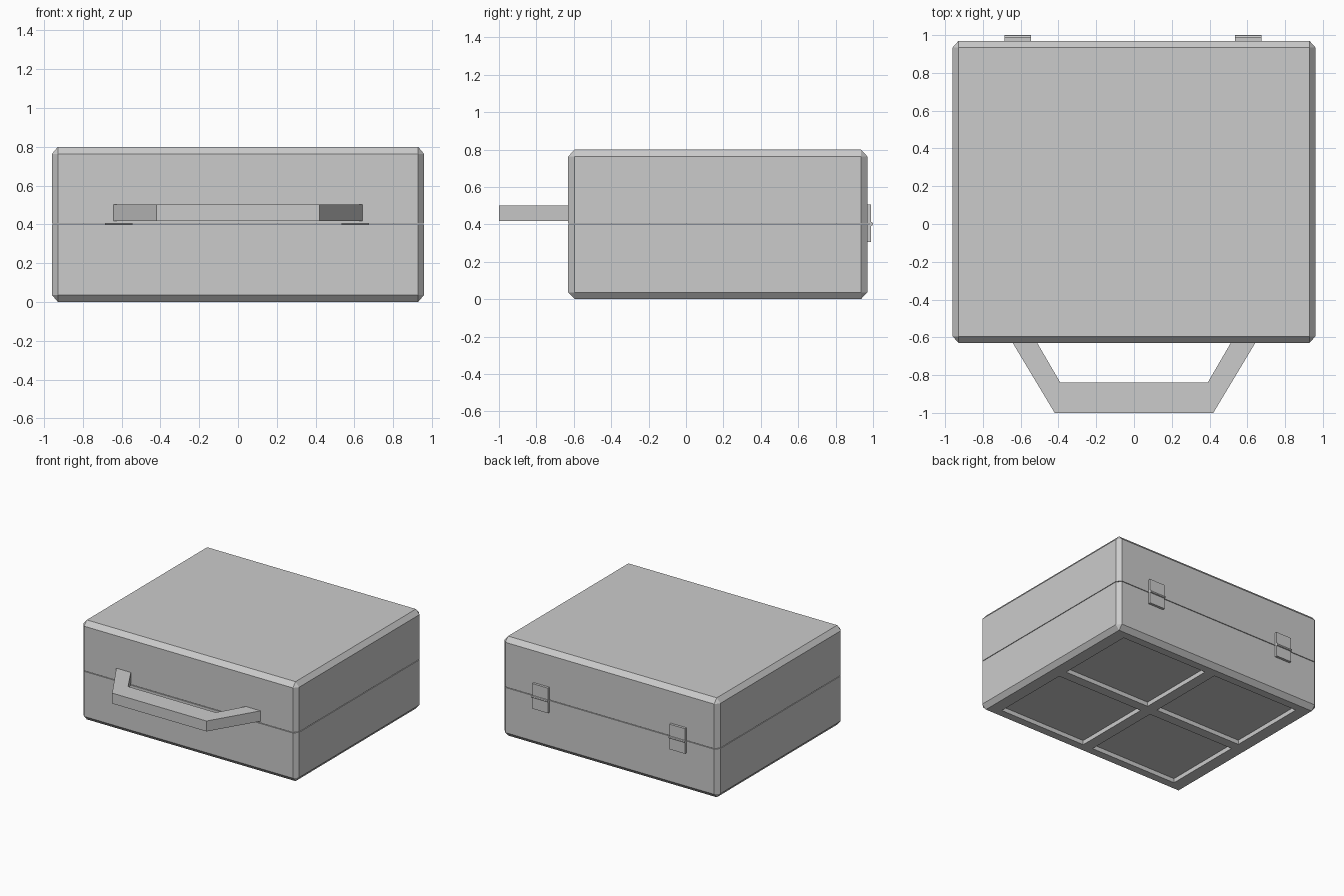
import bpy, bmesh
from mathutils import Matrix, Vector

if "Cube" in bpy.data.objects:
    bpy.data.objects.remove(bpy.data.objects["Cube"])

CY = 0.17          # body centre in y
SEAM = 0.4025      # height of the lid joint


def finish(bm, name):
    bmesh.ops.recalc_face_normals(bm, faces=bm.faces[:])
    me = bpy.data.meshes.new(name)
    bm.to_mesh(me)
    bm.free()
    ob = bpy.data.objects.new(name, me)
    bpy.context.collection.objects.link(ob)
    return ob


def add_box(bm, lo, hi):
    lo, hi = Vector(lo), Vector(hi)
    m = Matrix.Translation((lo + hi) / 2) @ Matrix.Diagonal((*(hi - lo), 1))
    bmesh.ops.create_cube(bm, size=1, matrix=m)


def shell(name, z_cut, keep_below):
    # chamfered case, cut at the seam and capped
    bm = bmesh.new()
    w, k = 0.035, Vector((0.031 / 0.035, 1.0, 0.037 / 0.035))
    half = Vector((0.96 / k.x, 0.80, 0.40 / k.z))
    add_box(bm, -half, half)
    bmesh.ops.bevel(bm, geom=bm.edges[:], offset=w, segments=1,
                    affect='EDGES', profile=0.5)
    bmesh.ops.scale(bm, vec=k, verts=bm.verts[:])
    bmesh.ops.translate(bm, vec=(0, CY, 0.40), verts=bm.verts[:])
    cut = bmesh.ops.bisect_plane(
        bm, geom=bm.verts[:] + bm.edges[:] + bm.faces[:],
        plane_co=(0, 0, z_cut), plane_no=(0, 0, 1),
        clear_outer=keep_below, clear_inner=not keep_below)
    edges = [e for e in cut['geom_cut'] if isinstance(e, bmesh.types.BMEdge)]
    bmesh.ops.contextual_create(bm, geom=edges)
    return finish(bm, name)


# Case halves with a thin seam between them
lower = shell("lower_case", SEAM - 0.0025, True)
shell("upper_case", SEAM + 0.0025, False)

# Four shallow recesses in the underside
bm = bmesh.new()
for sx in (-1, 1):
    for sy in (-1, 1):
        xs = sorted((sx * 0.045, sx * 0.83))
        ys = sorted((CY + sy * 0.04, CY + sy * 0.70))
        add_box(bm, (xs[0], ys[0], -0.1), (xs[1], ys[1], 0.035))
cutter = finish(bm, "base_recess_cutter")
cutter.hide_render = True
cutter.hide_viewport = True
cutter.display_type = 'WIRE'
mod = lower.modifiers.new("base_recesses", 'BOOLEAN')
mod.operation = 'DIFFERENCE'
mod.solver = 'EXACT'
mod.object = cutter

# Angular carrying handle, an extruded strip on the front
outline = [(-0.645, -0.625), (-0.42, -1.0), (0.42, -1.0), (0.645, -0.625),
           (0.515, -0.625), (0.39, -0.84), (-0.39, -0.84), (-0.515, -0.625)]
bm = bmesh.new()
n = len(outline)
low = [bm.verts.new((x, y, 0.418)) for x, y in outline]
top = [bm.verts.new((x, y, 0.502)) for x, y in outline]
for i in range(n):
    j = (i + 1) % n
    bm.faces.new((low[i], low[j], top[j], top[i]))
for ring in (low, top):
    for a, b, c, d in ((0, 1, 6, 7), (1, 2, 5, 6), (2, 3, 4, 5)):
        bm.faces.new((ring[a], ring[b], ring[c], ring[d]))
bmesh.ops.delete(bm, geom=[], context='FACES')
finish(bm, "handle")

# Two hinges on the back: a pair of leaves and a barrel
for side, x in (("left", -0.615), ("right", 0.605)):
    bm = bmesh.new()
    for z0, z1 in ((0.305, SEAM - 0.002), (SEAM + 0.002, 0.507)):
        add_box(bm, (x - 0.07, 0.96, z0), (x + 0.07, 0.99, z1))
    bmesh.ops.create_cone(
        bm, cap_ends=True, segments=8, radius1=0.011, radius2=0.011, depth=0.14,
        matrix=Matrix.Translation((x, 0.989, SEAM)) @ Matrix.Rotation(1.570796, 4, 'Y'))
    finish(bm, "hinge_" + side)
